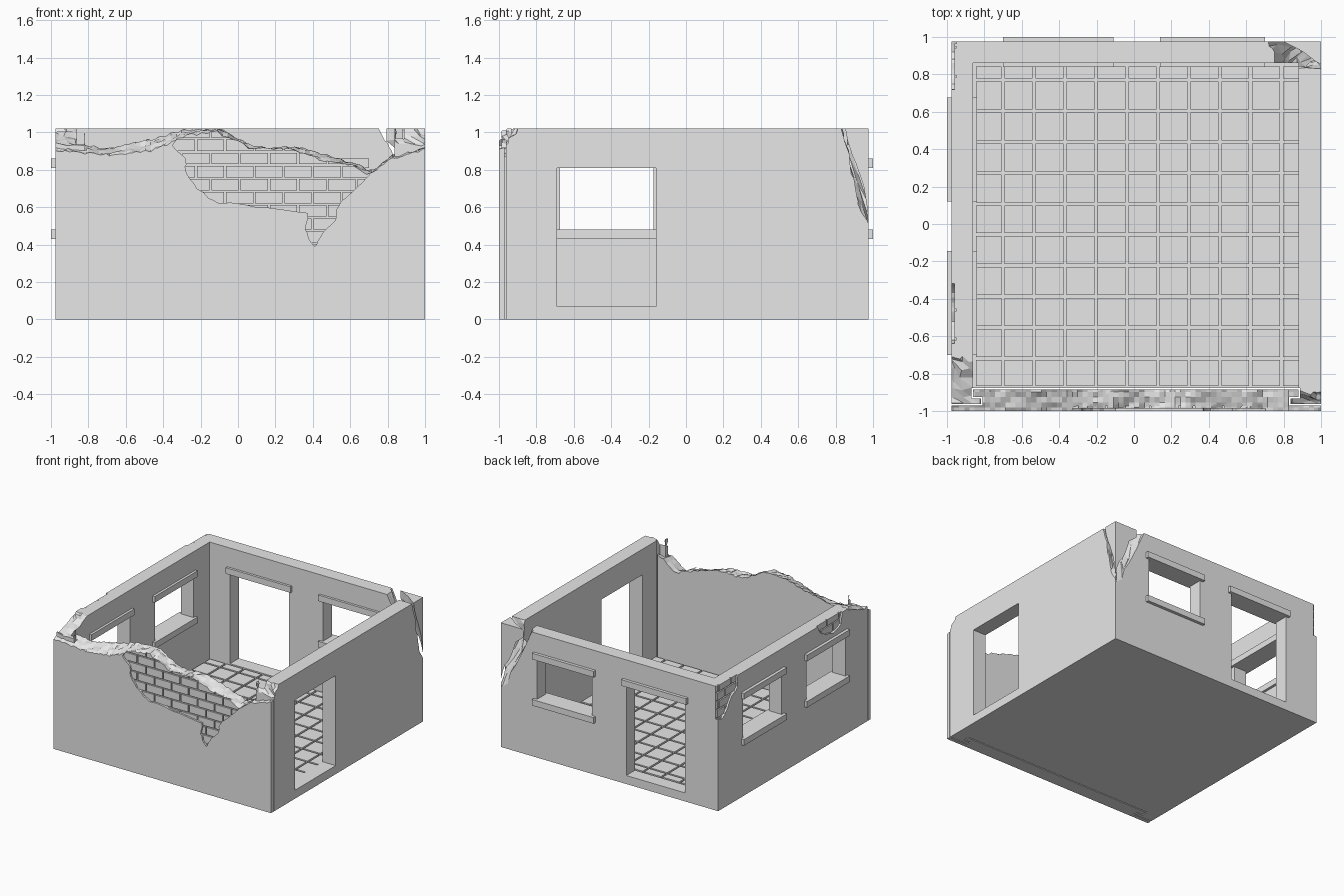
import bpy, bmesh, random
from mathutils import Vector

random.seed(4)
cube = bpy.data.objects.get("Cube")
if cube:
    bpy.data.objects.remove(cube, do_unlink=True)

concrete = bpy.data.materials.new("concrete_grey")
concrete.use_nodes = True
GREY = (0.8, 0.8, 0.8, 1)
concrete.diffuse_color = GREY
concrete.node_tree.nodes["Principled BSDF"].inputs["Base Color"].default_value = GREY

TOP = 1.02


# Axis mappings: (along, across, depth) to world space
def plan(u, v, d):
    return (u, v, d)


def front(u, v, d):
    return (u, d, v)


def side(u, v, d):
    return (d, u, v)


def finish(name, bm):
    bmesh.ops.recalc_face_normals(bm, faces=bm.faces)
    mesh = bpy.data.meshes.new(name)
    bm.to_mesh(mesh)
    bm.free()
    mesh.materials.append(concrete)
    obj = bpy.data.objects.new(name, mesh)
    bpy.context.collection.objects.link(obj)
    return obj


def add_box(bm, lo, hi):
    lo, hi = Vector(lo), Vector(hi)
    for v in bmesh.ops.create_cube(bm, size=1)["verts"]:
        v.co = (lo + hi) / 2 + v.co * (hi - lo)


def box(name, lo, hi):
    bm = bmesh.new()
    add_box(bm, lo, hi)
    return finish(name, bm)


def prism(name, points, mapping, start, end):
    bm = bmesh.new()
    low = [bm.verts.new(mapping(u, v, start)) for u, v in points]
    high = [bm.verts.new(mapping(u, v, end)) for u, v in points]
    bm.faces.new(low)
    bm.faces.new(high)
    for i in range(len(low)):
        j = (i + 1) % len(low)
        bm.faces.new((low[i], low[j], high[j], high[i]))
    return finish(name, bm)


def boolean(obj, cutter, operation="DIFFERENCE", keep=False):
    mod = obj.modifiers.new("cut", "BOOLEAN")
    mod.operation, mod.solver, mod.object = operation, "EXACT", cutter
    bpy.context.view_layer.objects.active = obj
    bpy.ops.object.modifier_apply(modifier=mod.name)
    if not keep:
        bpy.data.objects.remove(cutter, do_unlink=True)


def roughen(points, amount=0.012):
    # Split each edge of an outline and push the midpoints about
    for _ in range(2):
        out = []
        for i, (u, v) in enumerate(points):
            p, q = points[(i + 1) % len(points)]
            out += [(u, v), ((u + p) / 2 + random.uniform(-amount, amount),
                             (v + q) / 2 + random.uniform(-amount, amount))]
        points, amount = out, amount / 2
    return points


def rubble_cutter(points, jitter=0.013):
    # Jagged convex lump for breaking corners away
    bm = bmesh.new()
    for p in points:
        bm.verts.new(p)
    bmesh.ops.convex_hull(bm, input=bm.verts)
    bmesh.ops.subdivide_edges(bm, edges=bm.edges, cuts=3, use_grid_fill=True)
    bmesh.ops.triangulate(bm, faces=bm.faces)
    for v in bm.verts:
        v.co += Vector([random.uniform(-jitter, jitter) for _ in range(3)])
    return finish("rubble_cutter", bm)


def height(line, x):
    for (x0, z0), (x1, z1) in zip(line, line[1:]):
        if x <= x1:
            return z0 + (z1 - z0) * (x - x0) / (x1 - x0)
    return line[-1][1]


def broken_top_cutter(outer, inner):
    # Rough height field running along the front wall, extruded upward
    nx, ny = 80, 5
    bm = bmesh.new()
    rows = []
    for j in range(ny + 1):
        t = j / ny
        row = []
        for i in range(nx + 1):
            x = -1.1 + 2.2 * i / nx
            z = height(outer, x) * (1 - t) + height(inner, x) * t
            row.append(bm.verts.new((x, -1.01 + 0.14 * t, z + random.uniform(-0.01, 0.01))))
        rows.append(row)
    for a, b in zip(rows, rows[1:]):
        for i in range(nx):
            bm.faces.new((a[i], a[i + 1], b[i + 1], b[i]))
    top = bmesh.ops.extrude_face_region(bm, geom=bm.faces[:])
    for v in top["geom"]:
        if isinstance(v, bmesh.types.BMVert):
            v.co.z = 1.3
    return finish("broken_top_cutter", bm)


def brick_patch(name, wall, outline, mapping, face, inward, limit):
    # Recess the plaster, then fill the hole with bricks clipped to it
    outline = roughen(outline)
    boolean(wall, prism("recess", outline, mapping, face - inward * 0.1, face + inward * 0.026))
    bm = bmesh.new()
    row, z = 0, 0.34
    while z < TOP:
        u = -1.0 - (row % 2) * 0.078
        while u < limit:
            end, ztop = min(u + 0.146, limit), min(z + 0.061, TOP)
            a = mapping(u, z, face + inward * 0.014)
            b = mapping(end, ztop, face + inward * 0.034)
            add_box(bm, [min(p) for p in zip(a, b)], [max(p) for p in zip(a, b)])
            u += 0.156
        z, row = z + 0.07, row + 1
    bricks = finish(name, bm)
    clip = prism("clip", outline, mapping, face - inward * 0.05, face + inward * 0.06)
    boolean(bricks, clip, "INTERSECT")
    return bricks


def wall_joint(g, reach):
    # Keyed plan of the front wall; g grows it to leave a thin gap
    return [(-0.975 - reach, -1 - reach), (1 + reach, -1 - reach), (1 + reach, -0.97 + g),
            (0.83 + g, -0.97 + g), (0.83 + g, -0.925 - g), (0.88 + g, -0.925 - g),
            (0.88 + g, -0.885 + g), (-0.86 - g, -0.885 + g), (-0.86 - g, -0.925 - g),
            (-0.81 - g, -0.925 - g), (-0.81 - g, -0.97 + g), (-0.975 - reach, -0.97 + g)]


# Room shell with hollow interior and a slot for the front wall
shell = box("side_and_back_walls", (-0.975, -1, 0), (1, 0.975, TOP))
boolean(shell, box("interior", (-0.86, -0.9, 0.055), (0.88, 0.86, 1.2)))
boolean(shell, prism("slot", wall_joint(0.008, 0.1), plan, -0.1, 1.2))

# Door and window openings
boolean(shell, box("right_door", (0.8, -0.69, 0.07), (1.1, -0.16, 0.81)))
boolean(shell, box("back_door", (-0.675, 0.8, 0.07), (-0.14, 1.1, 0.81)))
boolean(shell, box("back_window", (0.17, 0.8, 0.45), (0.67, 1.1, 0.83)))
for y in (-0.675, 0.15):
    boolean(shell, box("side_window", (-1.1, y, 0.45), (-0.8, y + 0.5, 0.83)))

# Lintels and sills
for part, z in (("sill", 0.43), ("lintel", 0.81)):
    box("back_window_" + part, (0.14, 0.84, z), (0.7, 1, z + 0.05))
    for label, y in (("front", -0.7), ("rear", 0.12)):
        box(f"side_{label}_window_{part}", (-1, y, z), (-0.84, y + 0.555, z + 0.05))
box("back_door_lintel", (-0.7, 0.84, 0.81), (-0.11, 1, 0.86))

# Broken corners
boolean(shell, rubble_cutter([(1.03, 1, 0.44), (0.96, 1, 0.48), (0.82, 1, 0.85), (0.69, 1, 1.07),
                              (0.74, 0.83, 1.07), (0.86, 0.84, 0.9), (1.03, 0.83, 1.07),
                              (1.03, 0.88, 0.8), (1.03, 0.93, 0.55)]))
boolean(shell, rubble_cutter([(x, y, z) for x in (0.84, 1.03)
                              for y, z in ((-1.05, 0.92), (-0.95, 0.94), (-0.87, 1.06), (-1.05, 1.06))]))
boolean(shell, rubble_cutter([(x, y, z) for x in (-1.02, -0.82)
                              for y, z in ((-1.05, 0.92), (-0.88, 0.95), (-0.68, 1.04), (-1.05, 1.08))]))

# Front wall with its broken top edge
wall = prism("front_wall", wall_joint(0, 0), plan, 0, TOP)
outer_edge = [(-1.1, 0.92), (-0.86, 0.89), (-0.65, 0.875), (-0.45, 0.9), (-0.27, 0.98), (-0.12, 1.0),
              (0.05, 0.92), (0.3, 0.9), (0.42, 0.85), (0.6, 0.83), (0.7, 0.77), (0.8, 0.85), (1.1, 0.94)]
inner_edge = [(-1.1, 0.96), (-0.86, 0.945), (-0.7, 0.92), (-0.55, 0.95), (-0.27, 1.02), (-0.08, 1.02),
              (0.05, 0.94), (0.15, 0.91), (0.28, 0.93), (0.4, 0.91), (0.6, 0.84), (0.72, 0.8),
              (0.84, 0.89), (1.1, 0.95)]
breaker = broken_top_cutter(outer_edge, inner_edge)
boolean(wall, breaker, keep=True)

# Exposed brickwork
front_bricks = brick_patch("front_bricks", wall, [
    (-0.35, 0.93), (-0.27, 1.08), (0.2, 1.08), (0.72, 0.9), (0.7, 0.77), (0.62, 0.69), (0.55, 0.63),
    (0.52, 0.53), (0.44, 0.44), (0.41, 0.39), (0.36, 0.48), (0.37, 0.57), (0.1, 0.6), (-0.1, 0.62),
    (-0.22, 0.7), (-0.28, 0.8), (-0.28, 0.86)], front, -1, 1, 0.9)
boolean(front_bricks, breaker)
brick_patch("rear_corner_bricks", shell, [
    (1.05, 1.1), (0.7, 1.1), (0.72, 0.93), (0.8, 0.88), (0.86, 0.79), (0.92, 0.74), (1.05, 0.78)],
    side, -0.975, 1, 0.965)
brick_patch("side_top_bricks", shell, [
    (-0.3, 1.1), (-0.33, 0.99), (-0.42, 0.92), (-0.52, 0.89), (-0.62, 0.93), (-0.65, 1.1)],
    side, -0.975, 1, -0.2)

# Floor tiles separated by grooves
xs = [-0.853] + [-0.7 + 0.1655 * i for i in range(10)] + [0.888]
ys = [-0.875] + [-0.718 + 0.1652 * i for i in range(10)] + [0.85]
bm = bmesh.new()
for x0, x1 in zip(xs, xs[1:]):
    for y0, y1 in zip(ys, ys[1:]):
        add_box(bm, (x0 + 0.008, y0 + 0.008, 0.045), (x1 - 0.008, y1 - 0.008, 0.07))
finish("floor_tiles", bm)
